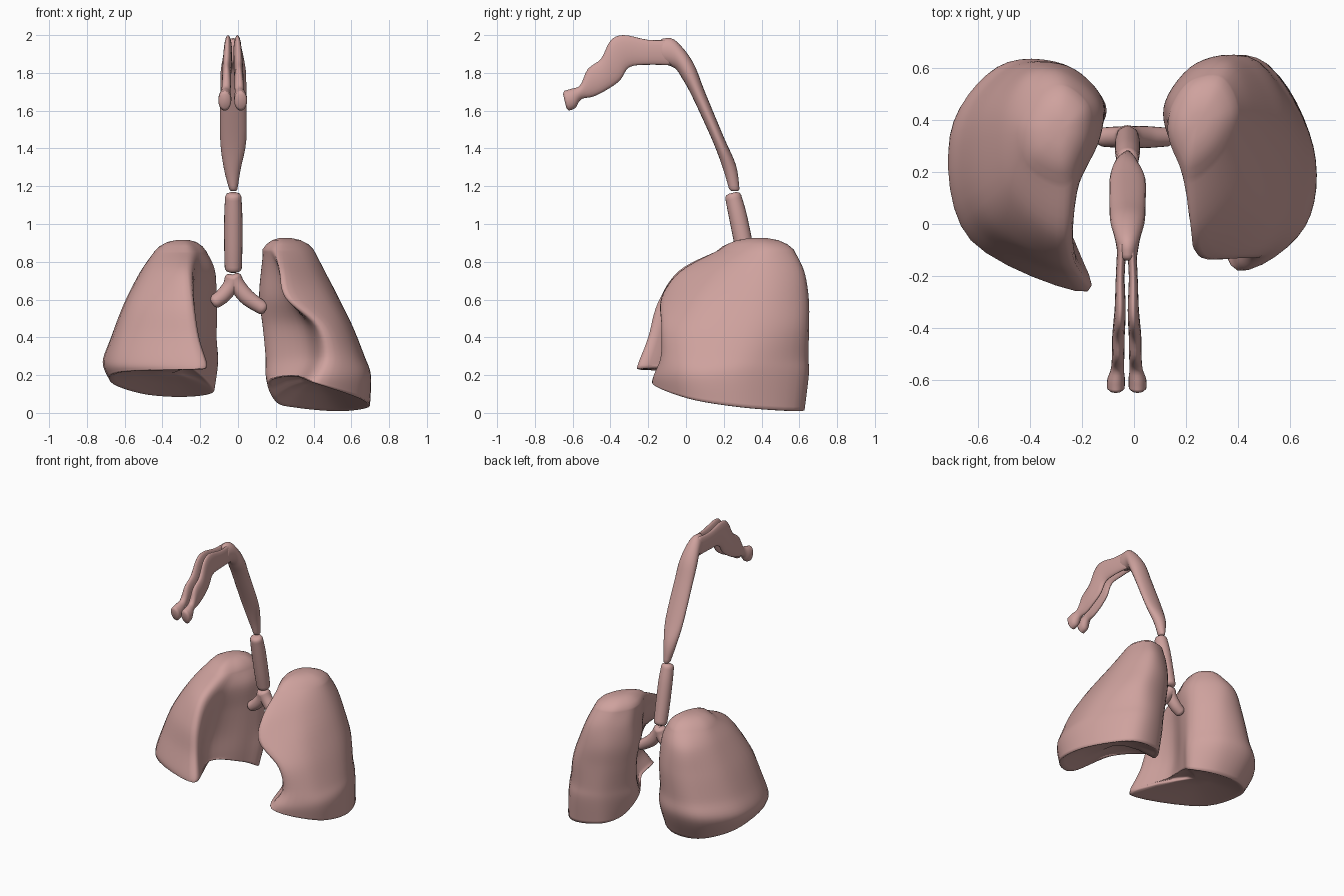
import bpy, bmesh, math
from mathutils import Vector as V

if "Cube" in bpy.data.objects:
    bpy.data.objects.remove(bpy.data.objects["Cube"])


def spline(pts, n, closed):
    """Catmull-Rom points through pts."""
    out, m = [], len(pts)
    get = (lambda i: pts[i % m]) if closed else (lambda i: pts[max(0, min(m - 1, i))])
    for i in range(m if closed else m - 1):
        a, b, c, d = (get(i + k) for k in (-1, 0, 1, 2))
        for s in range(n):
            t = s / n
            out.append(0.5 * (2 * b + (c - a) * t + (2 * a - 5 * b + 4 * c - d) * t * t
                              + (3 * b - a - 3 * c + d) * t ** 3))
    if not closed:
        out.append(pts[-1].copy())
    return out


def smooth_rings(rings, n):
    cols = [spline(list(c), n, False) for c in zip(*rings)]
    return [list(r) for r in zip(*cols)]


def inset(ring, factor, shift):
    c = sum(ring, V()) / len(ring)
    return [c + (p - c) * factor + shift for p in ring]


def loft(name, rings):
    """Skin closed rings and close both ends."""
    bm = bmesh.new()
    vs = [[bm.verts.new(p) for p in r] for r in rings]
    k = len(vs[0])
    for a, b in zip(vs, vs[1:]):
        for i in range(k):
            bm.faces.new((a[i], a[(i + 1) % k], b[(i + 1) % k], b[i]))
    for r in (vs[0], vs[-1]):
        c = bm.verts.new(sum((v.co for v in r), V()) / k)
        for i in range(k):
            bm.faces.new((r[i], r[(i + 1) % k], c))
    bmesh.ops.recalc_face_normals(bm, faces=bm.faces)
    for f in bm.faces:
        f.smooth = True
    me = bpy.data.meshes.new(name)
    bm.to_mesh(me)
    bm.free()
    ob = bpy.data.objects.new(name, me)
    bpy.context.collection.objects.link(ob)
    return ob


def tube(name, sections, n=4):
    """Oval sections: back/top (y,z), front/bottom (y,z), x centre, half width."""
    rings = []
    for y1, z1, y2, z2, x, w in sections:
        c = V((x, (y1 + y2) / 2, (z1 + z2) / 2))
        h = V((0, (y1 - y2) / 2, (z1 - z2) / 2))
        rings.append([c + h * math.cos(a) + V((w * math.sin(a), 0, 0))
                      for a in (i * math.tau / 20 for i in range(20))])
    rings = smooth_rings(rings, n)
    d0 = sum(rings[0], V()) / 20 - sum(rings[1], V()) / 20
    d1 = sum(rings[-1], V()) / 20 - sum(rings[-2], V()) / 20
    return loft(name, [inset(rings[0], .7, d0.normalized() * .01)] + rings
                + [inset(rings[-1], .7, d1.normalized() * .01)])


def pipe(name, path):
    """Round pipe along points (x, y, z, radius) with rounded ends."""
    p = spline([V(q) for q in path], 5, False)
    rings = []
    for i, q in enumerate(p):
        t = (p[min(i + 1, len(p) - 1)] - p[max(i - 1, 0)]).xyz.normalized()
        u = t.cross(V((0, 1, 0))).normalized()
        w = u.cross(t)
        ring = [q.xyz + (u * math.cos(a) + w * math.sin(a)) * q.w
                for a in (k * math.tau / 20 for k in range(20))]
        ends = [inset(ring, f, t * s * (-1 if i == 0 else 1))
                for f, s in ((.85, .013), (.5, .02))]
        if i == 0:
            rings += ends[::-1] + [ring]
        elif i == len(p) - 1:
            rings += [ring] + ends
        else:
            rings.append(ring)
    return loft(name, rings)


def lung(name, slices, rim, rise):
    """Horizontal slices from the apex down, then the sloped base rim and hollow base."""
    ctrl = [[V((x, y, z)) for x, y in pts] for z, pts in slices] + [[V(p) for p in rim]]
    rings = smooth_rings([spline(r, 6, True) for r in ctrl], 6)
    top = [inset(rings[0], f, V((0, 0, s))) for f, s in ((.25, .06), (.55, .05), (.82, .028))]
    base = [inset(rings[-1], f, V((0, 0, s * rise)))
            for f, s in ((.97, -.05), (.9, .1), (.6, .7), (.3, 1))]
    return loft(name, top + rings + base)


# Lung on the -x side: medial back, back, outer back, outer, outer front, front edge, hollow, hilum
lung("lung_a", [
    (.855, [(-.18, .46), (-.27, .53), (-.37, .49), (-.44, .37), (-.41, .23), (-.27, .16), (-.2, .26), (-.17, .36)]),
    (.75, [(-.14, .48), (-.28, .59), (-.42, .56), (-.51, .38), (-.48, .12), (-.27, -.04), (-.21, .16), (-.13, .34)]),
    (.58, [(-.12, .48), (-.26, .61), (-.45, .59), (-.59, .38), (-.56, .03), (-.25, -.15), (-.25, .1), (-.14, .33)]),
    (.40, [(-.12, .47), (-.27, .61), (-.49, .6), (-.66, .36), (-.61, -.02), (-.22, -.2), (-.28, .06), (-.15, .32)]),
    (.27, [(-.11, .46), (-.27, .61), (-.53, .6), (-.71, .34), (-.63, -.06), (-.18, -.25), (-.27, .04), (-.16, .31)]),
], [(-.13, .43, .11), (-.28, .53, .085), (-.5, .51, .1), (-.67, .31, .16), (-.62, -.06, .22),
    (-.18, -.26, .235), (-.26, .04, .26), (-.17, .3, .18)], .04)

# Lung on the +x side, with the deep notch for the heart
lung("lung_b", [
    (.865, [(.15, .46), (.22, .55), (.34, .56), (.4, .43), (.34, .28), (.22, .18), (.16, .26), (.13, .36)]),
    (.75, [(.13, .48), (.24, .6), (.38, .61), (.46, .42), (.4, .16), (.23, -.03), (.22, .15), (.14, .33)]),
    (.61, [(.12, .47), (.24, .62), (.42, .63), (.53, .4), (.48, .06), (.26, -.13), (.27, .11), (.14, .32)]),
    (.46, [(.14, .47), (.26, .62), (.47, .63), (.6, .37), (.57, .03), (.42, -.13), (.34, .14), (.16, .34)]),
    (.30, [(.16, .46), (.28, .62), (.49, .62), (.66, .33), (.63, 0), (.46, -.13), (.36, .13), (.17, .33)]),
    (.20, [(.17, .46), (.29, .62), (.51, .62), (.69, .3), (.66, -.01), (.42, -.17), (.32, .1), (.16, .32)]),
], [(.2, .46, .06), (.3, .6, .03), (.53, .6, .01), (.69, .3, .03), (.65, 0, .08),
    (.4, -.18, .165), (.29, .1, .2), (.16, .32, .17)], .07)

# Windpipe and its fork
pipe("windpipe", [(-.025, .25, 1.145, .043), (-.025, .275, 1.04, .048),
                  (-.025, .31, .87, .048), (-.025, .333, .765, .045)])
pipe("bronchus_a", [(-.025, .335, .71, .046), (-.04, .335, .67, .042), (-.08, .335, .62, .04),
                    (-.12, .335, .59, .037)])
pipe("bronchus_b", [(-.025, .335, .71, .046), (0, .335, .67, .042), (.05, .335, .61, .042),
                    (.13, .335, .555, .036)])

# Throat
tube("throat", [
    (.283, 1.185, .228, 1.185, -.025, .022), (.265, 1.31, .2, 1.28, -.03, .045),
    (.2, 1.46, .145, 1.43, -.025, .069), (.1, 1.7, .035, 1.67, -.025, .069),
    (.035, 1.86, -.02, 1.77, -.025, .066), (-.06, 1.975, -.06, 1.825, -.025, .048),
    (-.13, 1.98, -.13, 1.85, -.025, .036)])

# Paired nasal passages, as thin sheets ending in nostrils
for tag, s in (("a", -1), ("b", 1)):
    tube("nasal_passage_" + tag, [(*p, -.028 + s * off, w) for p, off, w in [
        ((-.08, 1.975, -.08, 1.84), .018, .018), ((-.2, 1.975, -.2, 1.843), .025, .017),
        ((-.33, 2.0, -.3, 1.83), .025, .021), ((-.4, 1.97, -.35, 1.76), .028, .023),
        ((-.45, 1.875, -.42, 1.71), .032, .024), ((-.52, 1.82, -.49, 1.675), .033, .024),
        ((-.56, 1.735, -.555, 1.66), .036, .025), ((-.61, 1.715, -.585, 1.615), .041, .034),
        ((-.645, 1.705, -.62, 1.6), .042, .034)]])

# Tissue colour
mat = bpy.data.materials.new("tissue")
mat.diffuse_color = (.62, .36, .34, 1)
mat.use_nodes = True
mat.node_tree.nodes["Principled BSDF"].inputs["Base Color"].default_value = mat.diffuse_color
for ob in bpy.data.objects:
    ob.data.materials.append(mat)
